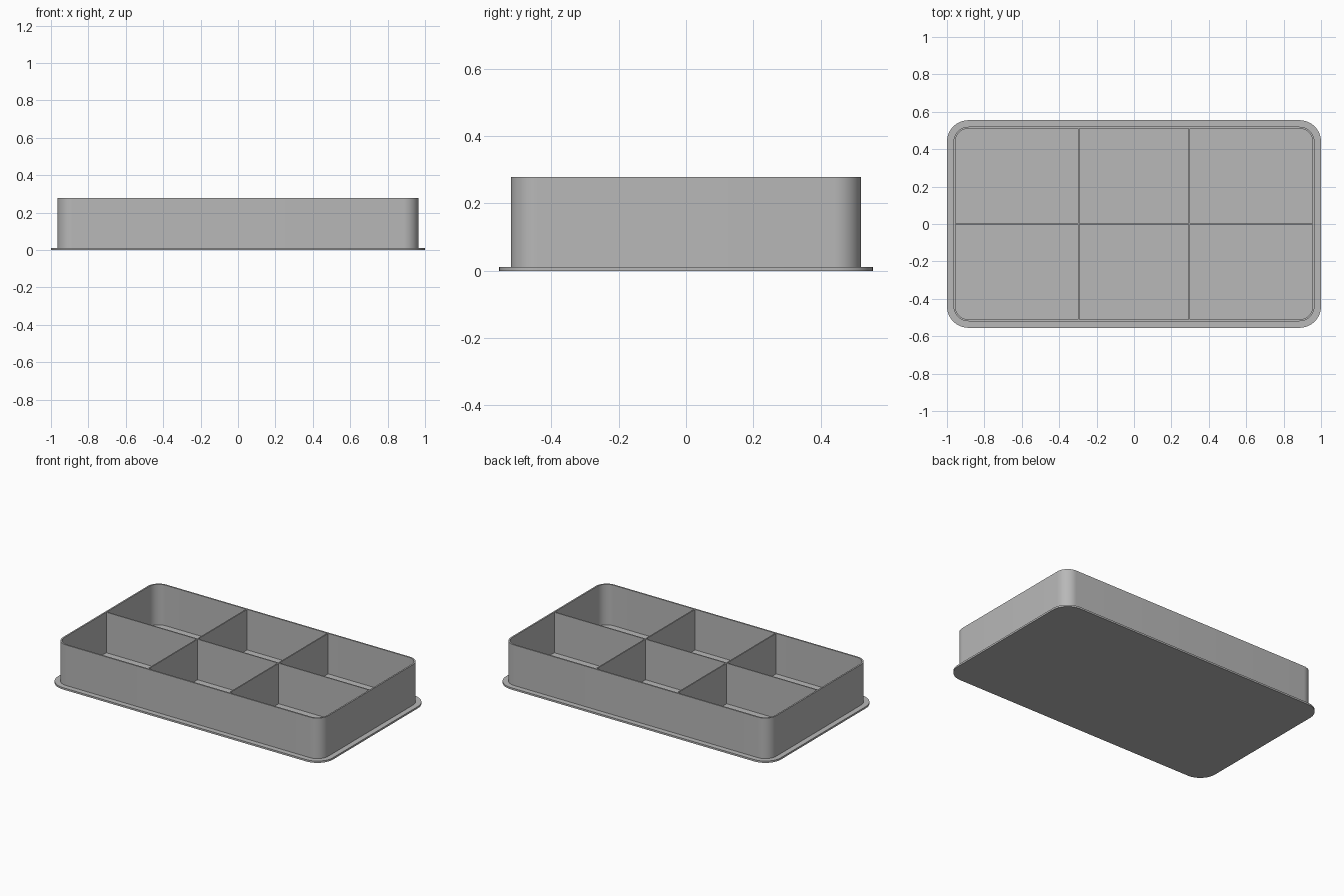
import bpy
import bmesh
from math import sin, cos, pi, radians

if "Cube" in bpy.data.objects:
    bpy.data.objects.remove(bpy.data.objects["Cube"], do_unlink=True)

BASE_X, BASE_Y, BASE_H, BASE_R = 1.0, 0.555, 0.012, 0.115
LIP = 0.035            # flange width outside the wall
WALL = 0.01            # wall thickness
TOP = 0.278
DIVIDER = 0.008
CROSS_X = 0.295        # cross divider offset
STEPS = 12             # segments per rounded corner

grey = bpy.data.materials.new("plain grey")
grey.use_nodes = True
grey.diffuse_color = (0.48, 0.48, 0.48, 1)
grey.node_tree.nodes["Principled BSDF"].inputs["Base Color"].default_value = grey.diffuse_color


def rounded_outline(inset):
    """Rounded rectangle, counter-clockwise, shrunk evenly from the base edge."""
    r = BASE_R - inset
    cx, cy = BASE_X - BASE_R, BASE_Y - BASE_R
    points = []
    for i, (sx, sy) in enumerate([(1, 1), (-1, 1), (-1, -1), (1, -1)]):
        for k in range(STEPS + 1):
            a = (i + k / STEPS) * pi / 2
            points.append((sx * cx + r * cos(a), sy * cy + r * sin(a)))
    return points


def finish(name, bm):
    bmesh.ops.recalc_face_normals(bm, faces=bm.faces)
    mesh = bpy.data.meshes.new(name)
    bm.to_mesh(mesh)
    bm.free()
    mesh.materials.append(grey)
    obj = bpy.data.objects.new(name, mesh)
    bpy.context.collection.objects.link(obj)
    bpy.ops.object.select_all(action='DESELECT')
    obj.select_set(True)
    bpy.context.view_layer.objects.active = obj
    bpy.ops.object.shade_smooth_by_angle(angle=radians(30))
    return obj


def add_loop(bm, inset, z):
    return [bm.verts.new((x, y, z)) for x, y in rounded_outline(inset)]


def bridge(bm, a, b):
    for i in range(len(a)):
        j = (i + 1) % len(a)
        bm.faces.new((a[i], a[j], b[j], b[i]))


# Base plate with a projecting flange
bm = bmesh.new()
low, high = add_loop(bm, 0, 0), add_loop(bm, 0, BASE_H)
bridge(bm, low, high)
bm.faces.new(low[::-1])
bm.faces.new(high)
finish("base_plate", bm)

# Thin outer wall, open at the top
bm = bmesh.new()
loops = [add_loop(bm, inset, z) for inset, z in (
    (LIP, BASE_H), (LIP, TOP), (LIP + WALL, TOP), (LIP + WALL, BASE_H))]
for i in range(4):
    bridge(bm, loops[i], loops[(i + 1) % 4])
finish("outer_wall", bm)


def divider(name, x0, x1, y0, y1):
    bm = bmesh.new()
    bmesh.ops.create_cube(bm, size=1)
    for v in bm.verts:
        v.co.x = x1 if v.co.x > 0 else x0
        v.co.y = y1 if v.co.y > 0 else y0
        v.co.z = TOP if v.co.z > 0 else BASE_H
    finish(name, bm)


# Dividers: one lengthwise, two pairs across, making six compartments
half = DIVIDER / 2
end_x = BASE_X - LIP - WALL
end_y = BASE_Y - LIP - WALL
divider("long_divider", -end_x, end_x, -half, half)
for side, x in (("left", CROSS_X), ("right", -CROSS_X)):
    divider(f"cross_divider_{side}_back", x - half, x + half, half, end_y)
    divider(f"cross_divider_{side}_front", x - half, x + half, -end_y, -half)
